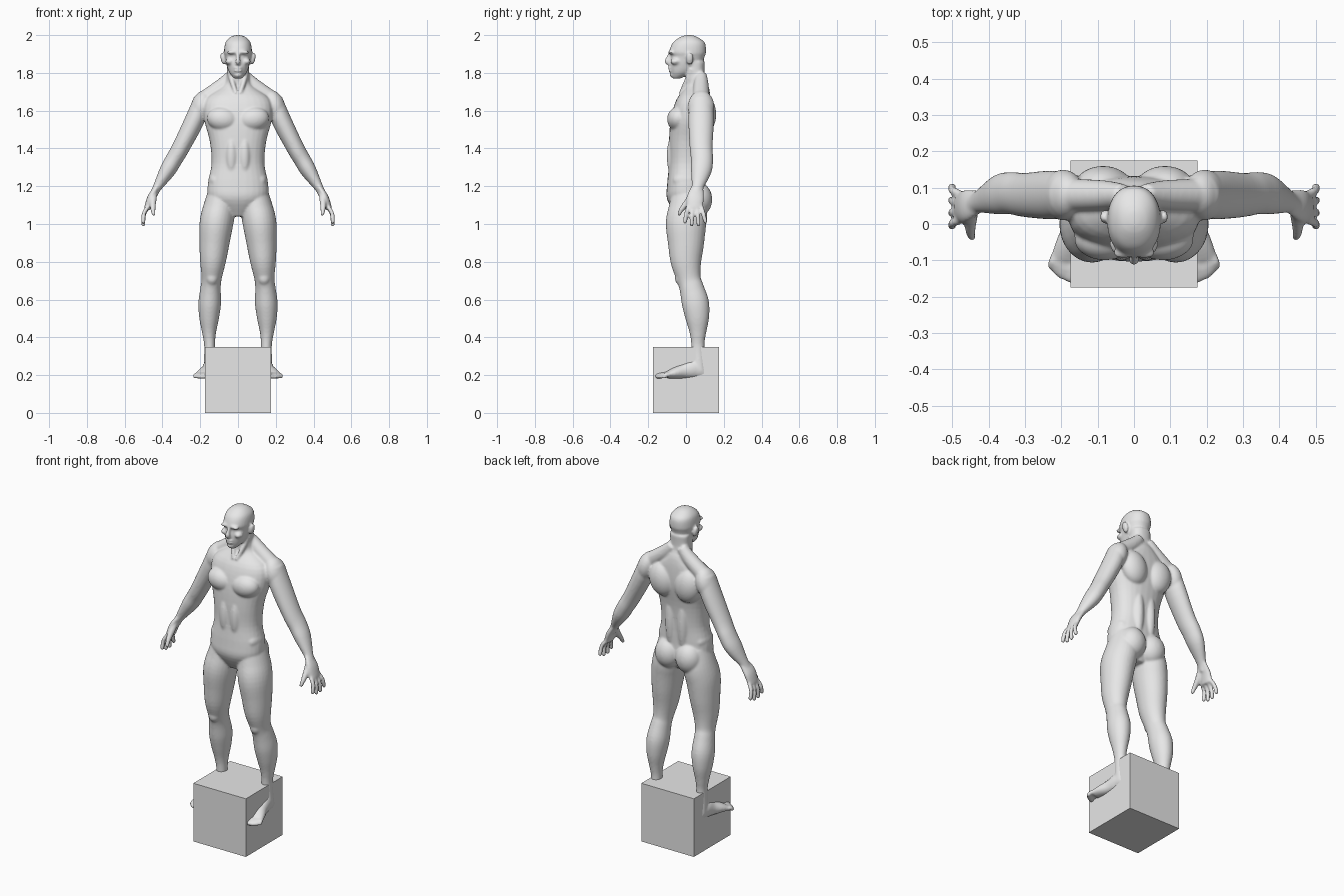
import bpy, bmesh, math
from mathutils import Vector, Matrix

if "Cube" in bpy.data.objects:
    bpy.data.objects.remove(bpy.data.objects["Cube"])


def material(name, level):
    mat = bpy.data.materials.new(name)
    mat.use_nodes = True
    colour = (level, level, level, 1)
    mat.diffuse_color = colour
    mat.node_tree.nodes["Principled BSDF"].inputs["Base Color"].default_value = colour
    return mat


grey = material("plain grey", .8)
bm = bmesh.new()


def spline(rings, steps=4):
    # Smooth curve through rings of (x, y, z, half width, half depth)
    points = [Vector(ring) for ring in rings]
    points = [points[0], *points, points[-1]]
    curve = []
    for before, start, end, after in zip(points, points[1:], points[2:], points[3:]):
        leave, arrive = (end - before) / 2, (after - start) / 2
        for step in range(steps):
            t = step / steps
            blend = t * t * (3 - 2 * t)
            curve.append(start.lerp(end, blend) + leave * (t * (1 - t) ** 2) - arrive * (t * t * (1 - t)))
    return curve + [points[-1]]


def loft(rings, side=1, power=2, level=False, count=28):
    # Closed tube; level keeps every ring horizontal, power squares the section
    curve = spline(rings)
    centres = [Vector(ring[:3]) for ring in curve]
    loops = []
    for i, (ring, centre) in enumerate(zip(curve, centres)):
        along = Vector((0, 0, 1))
        if not level:
            along = (centres[min(i + 1, len(curve) - 1)] - centres[max(i - 1, 0)]).normalized()
        across = Vector((1, 0, 0))
        across = (across - along * across.dot(along)).normalized()
        deep = along.cross(across)
        loop = []
        for k in range(count):
            angle = math.tau * k / count
            c, s = (math.copysign(abs(w) ** (2 / power), w) for w in (math.cos(angle), math.sin(angle)))
            point = centre + across * c * ring[3] + deep * s * ring[4]
            loop.append(bm.verts.new((point.x * side, point.y, point.z)))
        loops.append(loop)
    for low, high in zip(loops, loops[1:]):
        for k in range(count):
            bm.faces.new((low[k - 1], low[k], high[k], high[k - 1]))
    bm.faces.new(loops[0])
    bm.faces.new(loops[-1])


def stack(rows, power):
    # Rows of (height, front, back, half width)
    loft([(0, (front + back) / 2, z, width, (back - front) / 2) for z, front, back, width in rows],
         power=power, level=True)


def limb(rows, side, ratio=1):
    # Rows of (x, y, z, half width); ratio gives the depth
    loft([(x, y, z, width, width * ratio) for x, y, z, width in rows], side)


def ball(at, size, side=1, tilt=0):
    place = Matrix.Translation((at[0] * side, at[1], at[2]))
    matrix = place @ Matrix.Rotation(tilt * side, 4, 'Y') @ Matrix.Diagonal((*size, 1))
    bmesh.ops.create_uvsphere(bm, u_segments=28, v_segments=18, radius=1, matrix=matrix)


def digit(base, tip, radius, bend, side):
    # Finger or toe with a bent middle joint and a round tip
    middle = base.lerp(tip, .5) + Vector(bend)
    limb([(*joint, radius) for joint in (base, middle, tip)], side)
    ball(tip, (radius, radius, radius), side)


# Trunk and neck
stack([(1.04, -.05, .06, .05), (1.13, -.1, .1, .15), (1.21, -.1, .1, .16), (1.32, -.09, .1, .14),
       (1.44, -.09, .11, .15), (1.56, -.08, .13, .18), (1.66, -.05, .13, .17),
       (1.73, 0, .12, .08), (1.78, 0, .1, .06), (1.86, 0, .1, .06)], power=2.3)

# Skull and jaw
stack([(1.77, -.07, -.03, .02), (1.8, -.08, .03, .045), (1.84, -.085, .08, .06), (1.89, -.08, .1, .07),
       (1.91, -.09, .106, .074), (1.96, -.07, .1, .067), (1.99, -.03, .06, .04), (2, 0, .03, .01)], power=2.2)

# Nose
limb([(0, -.085, 1.905, .008), (0, -.095, 1.88, .01), (0, -.1, 1.86, .014), (0, -.085, 1.845, .01)], side=1)
# Lips
for z in (1.826, 1.811):
    ball(at=(0, -.084, z), size=(.023, .011, .006))
# Chin
ball(at=(0, -.07, 1.79), size=(.022, .017, .015))

for side in (1, -1):
    # Brow, cheek and ear
    ball(at=(.03, -.08, 1.91), size=(.03, .015, .01), side=side, tilt=.1)
    ball(at=(.045, -.055, 1.86), size=(.022, .028, .017), side=side)
    ball(at=(.08, .02, 1.875), size=(.012, .02, .034), side=side, tilt=.2)
    # Chest, belly and flank
    ball(at=(.08, -.04, 1.555), size=(.085, .06, .065), side=side, tilt=-.15)
    ball(at=(.035, -.06, 1.36), size=(.034, .042, .12), side=side)
    ball(at=(.12, 0, 1.23), size=(.037, .07, .045), side=side)
    # Shoulder blade, back and buttock
    ball(at=(.085, .1, 1.58), size=(.08, .06, .1), side=side, tilt=.2)
    ball(at=(.04, .075, 1.33), size=(.035, .04, .17), side=side)
    ball(at=(.068, .065, 1.13), size=(.078, .074, .09), side=side)
    # Shoulder, its slope to the neck, and the neck cord
    ball(at=(.195, .08, 1.62), size=(.055, .07, .09), side=side, tilt=-.3)
    limb([(.03, .08, 1.79, .03), (.08, .08, 1.735, .04), (.17, .08, 1.665, .045)], side)
    limb([(.05, .03, 1.82, .012), (.03, 0, 1.75, .013), (.01, -.03, 1.69, .01)], side)

    # Arm
    limb([(.19, .08, 1.66, .045), (.225, .08, 1.56, .052), (.3, .08, 1.41, .047),
          (.34, .085, 1.34, .045), (.375, .08, 1.28, .042), (.43, .06, 1.19, .023),
          (.45, .05, 1.15, .022)], side, ratio=1.3)
    # Palm
    limb([(.43, .06, 1.19, .015), (.46, .05, 1.14, .02), (.48, .046, 1.08, .018)], side, ratio=2.3)
    # Fingers, fanned out from the knuckles
    for k in range(4):
        base = Vector((.478, .01 + k * .024, 1.09))
        reach = Vector((.023, (k - 1.3) * .012, abs(k - 1.5) * .015 - .1))
        digit(base, base + reach, radius=.0115, bend=(.009, 0, .004), side=side)
    # Thumb
    limb([(.445, .04, 1.165, .018), (.45, .01, 1.12, .018), (.45, -.025, 1.075, .013),
          (.445, -.04, 1.045, .009)], side)

    # Leg
    limb([(.085, .01, 1.18, .07), (.1, .01, 1.08, .086), (.115, 0, 1, .089), (.125, 0, .9, .08),
          (.133, 0, .8, .068), (.14, .015, .71, .053), (.145, .03, .66, .054), (.15, .05, .58, .06),
          (.153, .06, .5, .052), (.153, .063, .42, .036), (.15, .063, .35, .029),
          (.15, .07, .22, .033)], side, ratio=1.2)
    # Kneecap
    ball(at=(.138, -.025, .715), size=(.034, .034, .042), side=side)
    # Foot
    loft([(.145, .115, .21, .022, .022), (.147, .09, .215, .03, .035), (.153, .04, .23, .035, .05),
          (.16, -.01, .22, .037, .04), (.175, -.06, .21, .042, .03), (.187, -.1, .2, .043, .018)], side)
    # Toes, shorter towards the outside
    for k in range(5):
        radius = .0115 if k else .015
        base = Vector((.16 + k * .015, -.09, .2))
        tip = Vector((base.x + .008, k * k * .0022 - .15, .18 + radius))
        digit(base, tip, radius, bend=(0, 0, .006), side=side)

bmesh.ops.recalc_face_normals(bm, faces=bm.faces)
mesh = bpy.data.meshes.new("body")
bm.to_mesh(mesh)
bm.free()
body = bpy.data.objects.new("body", mesh)
bpy.context.collection.objects.link(body)
mesh.materials.append(grey)

# Fuse the parts into one skin and soften the joins
fuse = body.modifiers.new("fuse", 'REMESH')
fuse.mode = 'VOXEL'
fuse.voxel_size = .006
fuse.use_smooth_shade = True
soften = body.modifiers.new("soften", 'SMOOTH')
soften.factor = .5
soften.iterations = 8

# Block between the feet
bpy.ops.mesh.primitive_cube_add(size=.35, location=(0, 0, .175))
block = bpy.context.object
block.name = "block"
block.data.materials.append(grey)
